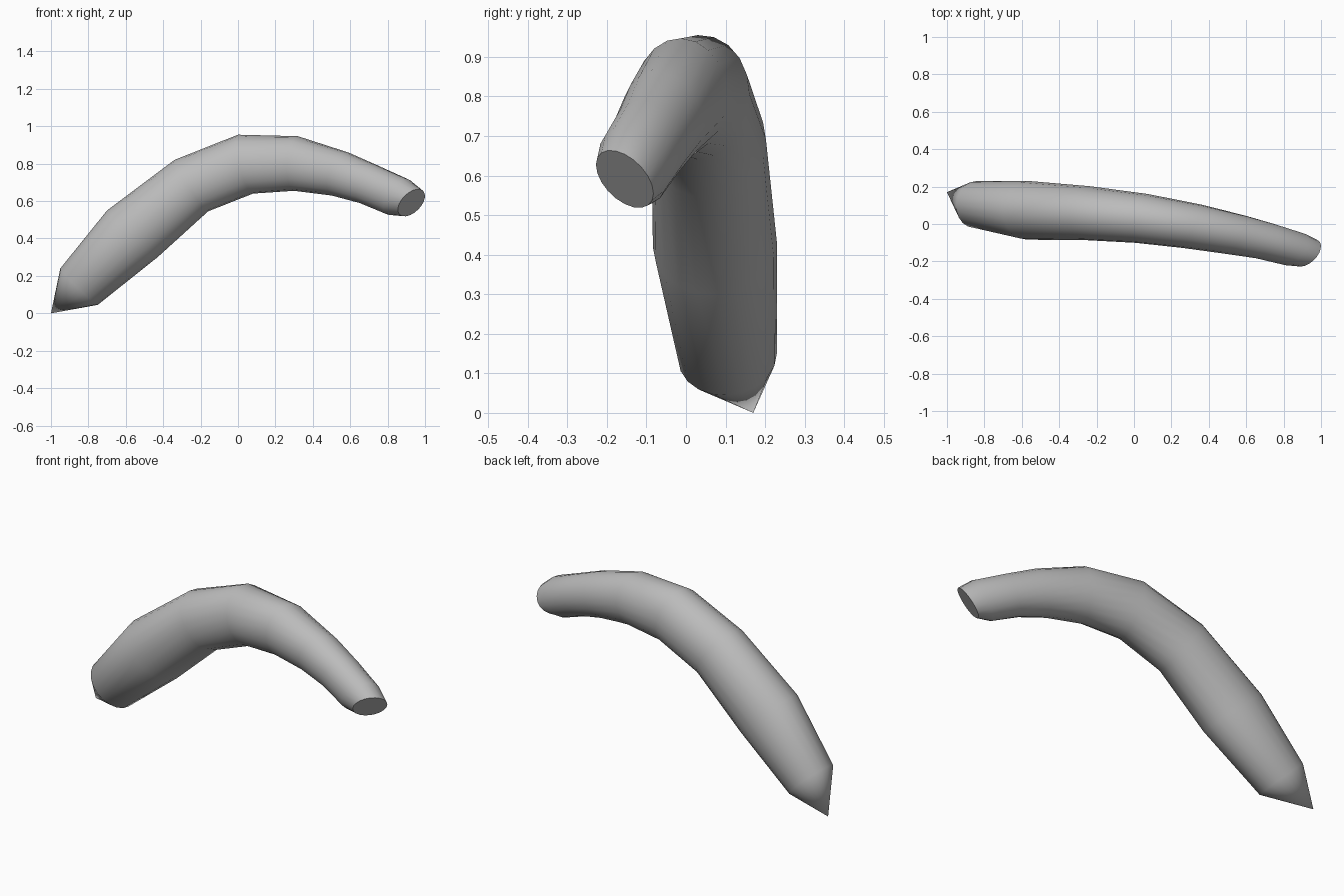
import bpy, bmesh, math
from mathutils import Vector

if "Cube" in bpy.data.objects:
    bpy.data.objects.remove(bpy.data.objects["Cube"])

SIDES = 20
# Rings along the horn: upper (x, z), lower (x, z), centre y, side radius, yaw
RINGS = [
    ((-0.95, 0.24), (-0.75, 0.045), 0.105, 0.125, 0.08),
    ((-0.70, 0.55), (-0.43, 0.30), 0.073, 0.157, 0.05),
    ((-0.34, 0.82), (-0.16, 0.545), 0.058, 0.145, 0.12),
    ((0.00, 0.955), (0.08, 0.64), 0.030, 0.135, 0.26),
    ((0.32, 0.947), (0.30, 0.655), -0.012, 0.126, 0.40),
    ((0.59, 0.86), (0.50, 0.63), -0.058, 0.117, 0.52),
    ((0.755, 0.787), (0.65, 0.59), -0.092, 0.107, 0.55),
    ((0.92, 0.712), (0.79, 0.532), -0.135, 0.102, 0.58),
    ((0.99, 0.654), (0.864, 0.528), -0.155, 0.089, 0.615),
]
TIP = (-1.0, 0.17, 0.0)

grey = bpy.data.materials.new("plain grey")
grey.diffuse_color = (0.5, 0.5, 0.5, 1)
grey.use_nodes = True
grey.node_tree.nodes["Principled BSDF"].inputs["Base Color"].default_value = grey.diffuse_color


def ring_points(up, low, y, side, yaw):
    centre = Vector(((up[0] + low[0]) / 2, y, (up[1] + low[1]) / 2))
    u = Vector(((up[0] - low[0]) / 2, 0, (up[1] - low[1]) / 2))
    along = Vector((u.z, 0, -u.x)).normalized()
    s = (Vector((0, 1, 0)) * math.cos(yaw) + along * math.sin(yaw)) * side
    angles = [2 * math.pi * i / SIDES for i in range(SIDES)]
    return centre, [centre + u * math.cos(a) + s * math.sin(a) for a in angles]


bm = bmesh.new()
loops = []
for ring in RINGS:
    centre, pts = ring_points(*ring)
    loops.append([bm.verts.new(p) for p in pts])

# Curved body
for a, b in zip(loops, loops[1:]):
    for i in range(SIDES):
        j = (i + 1) % SIDES
        bm.faces.new((a[i], a[j], b[j], b[i]))

# Pointed left end and flat right end
tip = bm.verts.new(TIP)
middle = bm.verts.new(centre)
for i in range(SIDES):
    j = (i + 1) % SIDES
    bm.faces.new((tip, loops[0][j], loops[0][i]))
    bm.faces.new((middle, loops[-1][i], loops[-1][j]))

bmesh.ops.recalc_face_normals(bm, faces=bm.faces)
mesh = bpy.data.meshes.new("curved_tube")
bm.to_mesh(mesh)
bm.free()
mesh.materials.append(grey)
tube = bpy.data.objects.new("curved_tube", mesh)
bpy.context.collection.objects.link(tube)
bpy.context.view_layer.objects.active = tube
tube.select_set(True)
bpy.ops.object.shade_smooth_by_angle(angle=math.radians(35))
